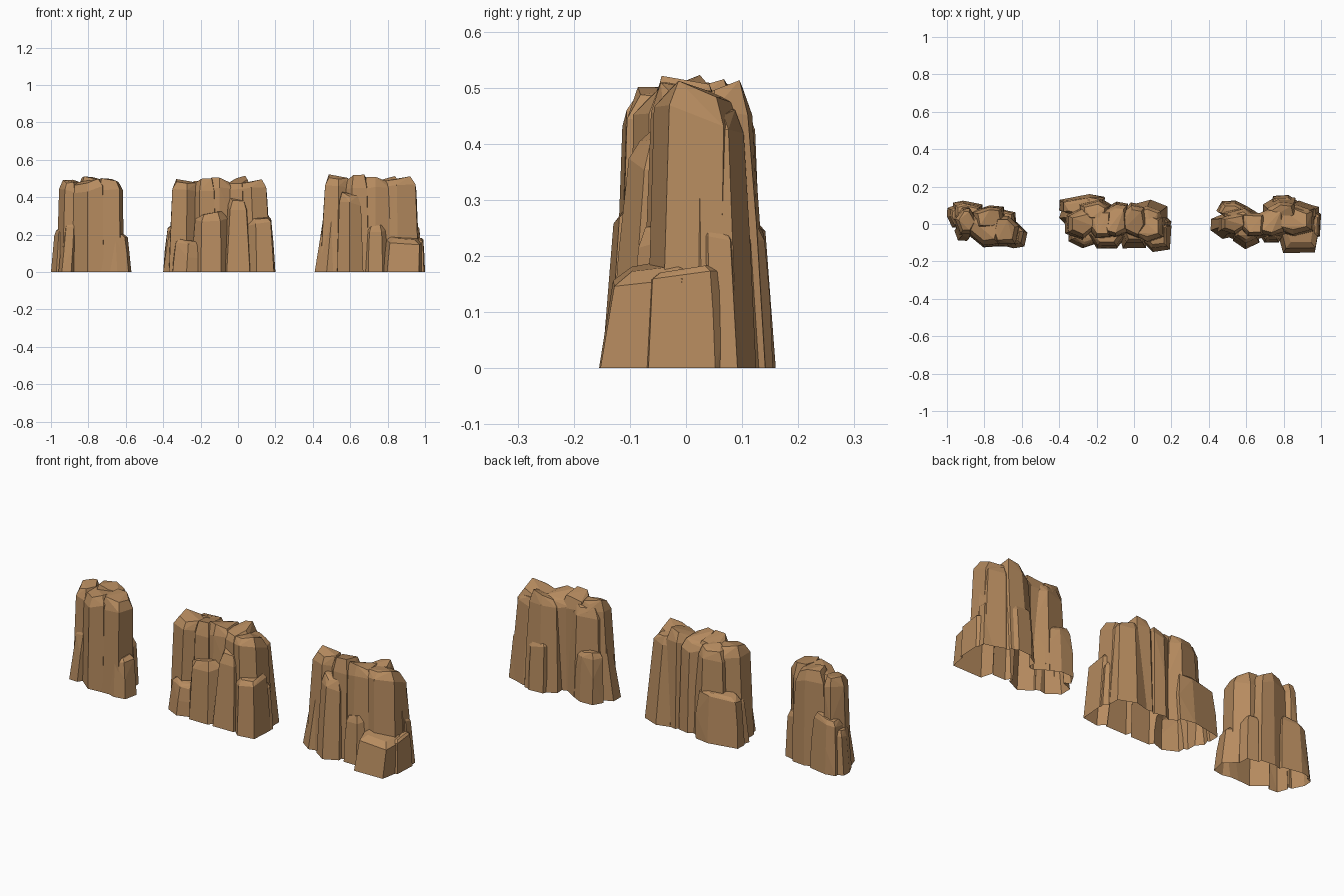
import bpy, bmesh, math, random

cube = bpy.data.objects.get("Cube")
if cube:
    bpy.data.objects.remove(cube, do_unlink=True)

sandstone = bpy.data.materials.new("sandstone")
sandstone.use_nodes = True
colour = (0.47, 0.26, 0.115, 1)
sandstone.diffuse_color = colour
sandstone.node_tree.nodes["Principled BSDF"].inputs["Base Color"].default_value = colour


def fit(values, low, high):
    a, b = min(values), max(values)
    return [low + (v - a) / (b - a) * (high - low) for v in values]


def rock(name, x0, x1, y0, y1, height, taper, lean, seed):
    """Faceted, squarish convex stone that reaches a little below the ground."""
    rng = random.Random(seed)
    sides = 6
    turn = rng.uniform(0, math.tau)
    px, py = [], []
    for i in range(sides):
        a = turn + math.tau * (i + rng.uniform(-.25, .25)) / sides
        c, s = math.cos(a), math.sin(a)
        r = (c ** 4 + s ** 4) ** -.25
        px.append(r * c)
        py.append(r * s)
    xs, ys = fit(px, x0, x1), fit(py, y0, y1)
    cx, cy = (x0 + x1) / 2, (y0 + y1) / 2
    tilt_x, tilt_y = rng.uniform(-.2, .2), rng.uniform(-.15, .15)
    bm = bmesh.new()
    # Buried foot, ground, waist, shoulder and crown rings
    for level, scale in ((-.1, 1), (0, 1), (.5, (1 + taper) / 2 + .02), (.9, taper), (1, taper * .74)):
        for x, y in zip(xs, ys):
            k = scale * (rng.uniform(.93, 1.04) if level > 0 else 1)
            dx, dy = (x - cx) * k, (y - cy) * k
            z = height * level
            if level > .4:
                z += tilt_x * dx + tilt_y * dy + height * rng.uniform(-.045, .015)
            bm.verts.new((cx + dx + lean[0] * level, cy + dy + lean[1] * level, z))
    bmesh.ops.convex_hull(bm, input=bm.verts[:])
    loose = [v for v in bm.verts if not v.link_faces]
    bmesh.ops.delete(bm, geom=loose, context='VERTS')
    bmesh.ops.recalc_face_normals(bm, faces=bm.faces[:])
    mesh = bpy.data.meshes.new(name)
    bm.to_mesh(mesh)
    bm.free()
    mesh.materials.append(sandstone)
    return bpy.data.objects.new(name, mesh)


def cliff(name, stones):
    """Merge the stones into one outer shell, cut open at the ground."""
    body, *others = [rock(f"{name}_stone_{i}", *stone, seed=i * 13 + len(name))
                     for i, stone in enumerate(stones, 1)]
    body.name = name
    bpy.context.collection.objects.link(body)
    parts = bpy.data.collections.new(name + "_stones")
    bpy.context.scene.collection.children.link(parts)
    for other in others:
        other.hide_render = True
        parts.objects.link(other)
    union = body.modifiers.new("union", 'BOOLEAN')
    union.operation = 'UNION'
    union.operand_type = 'COLLECTION'
    union.collection = parts
    union.solver = 'EXACT'
    merged = bpy.data.meshes.new_from_object(body.evaluated_get(bpy.context.evaluated_depsgraph_get()))
    body.modifiers.clear()
    for other in others:
        bpy.data.objects.remove(other, do_unlink=True)
    bpy.data.collections.remove(parts)
    bm = bmesh.new()
    bm.from_mesh(merged)
    bmesh.ops.bisect_plane(bm, geom=bm.verts[:] + bm.edges[:] + bm.faces[:],
                           plane_co=(0, 0, 0), plane_no=(0, 0, 1), clear_inner=True)
    bmesh.ops.dissolve_limit(bm, angle_limit=math.radians(4), verts=bm.verts[:], edges=bm.edges[:])
    bm.to_mesh(merged)
    bm.free()
    body.data = merged


# Each stone: x range, y range, height, taper, lean
cliff("small_cliff", [
    (-.91, -.69, -.125, .06, .49, .94, (0, .01)),
    (-.77, -.61, -.12, .04, .495, .94, (0, .01)),
    (-.97, -.84, -.06, .09, .49, .9, (.01, 0)),
    (-.87, -.68, -.03, .1, .505, .9, (0, 0)),
    (-1, -.9, -.02, .11, .23, .85, (.01, 0)),
    (-.97, -.81, .02, .125, .29, .88, (0, -.01)),
    (-.96, -.86, -.09, .02, .27, .85, (.02, .02)),
    (-.74, -.57, -.13, .01, .2, .86, (-.01, .01)),
    (-.76, -.63, -.02, .075, .25, .88, (0, 0)),
])
cliff("wide_cliff", [
    (-.37, -.2, -.09, .1, .49, .9, (.01, 0)),
    (-.26, -.1, -.08, .09, .49, .9, (0, 0)),
    (-.3, -.12, .02, .14, .48, .84, (0, -.01)),
    (-.18, -.02, -.08, .12, .495, .88, (0, 0)),
    (-.08, .08, -.09, .115, .5, .88, (0, 0)),
    (.01, .18, -.1, .08, .485, .9, (-.02, 0)),
    (.01, .18, -.02, .13, .48, .8, (-.02, -.02)),
    (-.4, -.16, .03, .16, .27, .88, (.01, -.01)),
    (-.4, -.3, -.02, .09, .23, .8, (.02, 0)),
    (-.35, -.19, -.13, 0, .17, .88, (.01, .01)),
    (-.24, -.05, -.13, .02, .32, .92, (0, .01)),
    (-.08, .08, -.13, .02, .39, .68, (0, .01)),
    (.05, .2, -.15, .02, .3, .87, (-.01, .01)),
    (.08, .2, -.06, .06, .25, .85, (-.01, 0)),
])
cliff("tall_cliff", [
    (.44, .61, -.08, .07, .515, .82, (.01, .01)),
    (.55, .72, -.08, .06, .51, .87, (0, .01)),
    (.47, .66, -.03, .1, .49, .85, (0, -.01)),
    (.65, .82, -.08, .09, .5, .92, (0, .01)),
    (.69, .88, .01, .15, .5, .83, (.01, -.02)),
    (.76, .97, -.07, .1, .5, .92, (-.01, .01)),
    (.8, .98, -.02, .125, .48, .84, (-.02, -.01)),
    (.41, .53, -.08, .06, .31, .72, (.03, .01)),
    (.44, .61, .02, .125, .26, .9, (0, -.01)),
    (.53, .67, -.135, .02, .42, .82, (0, .02)),
    (.67, .8, -.1, 0, .25, .88, (0, .01)),
    (.77, .99, -.155, .05, .185, .9, (.01, .02)),
    (.89, 1, -.08, .08, .18, .88, (0, 0)),
    (.72, .9, .03, .155, .26, .9, (0, -.01)),
    (.83, .99, .0, .12, .26, .85, (-.01, -.01)),
])
